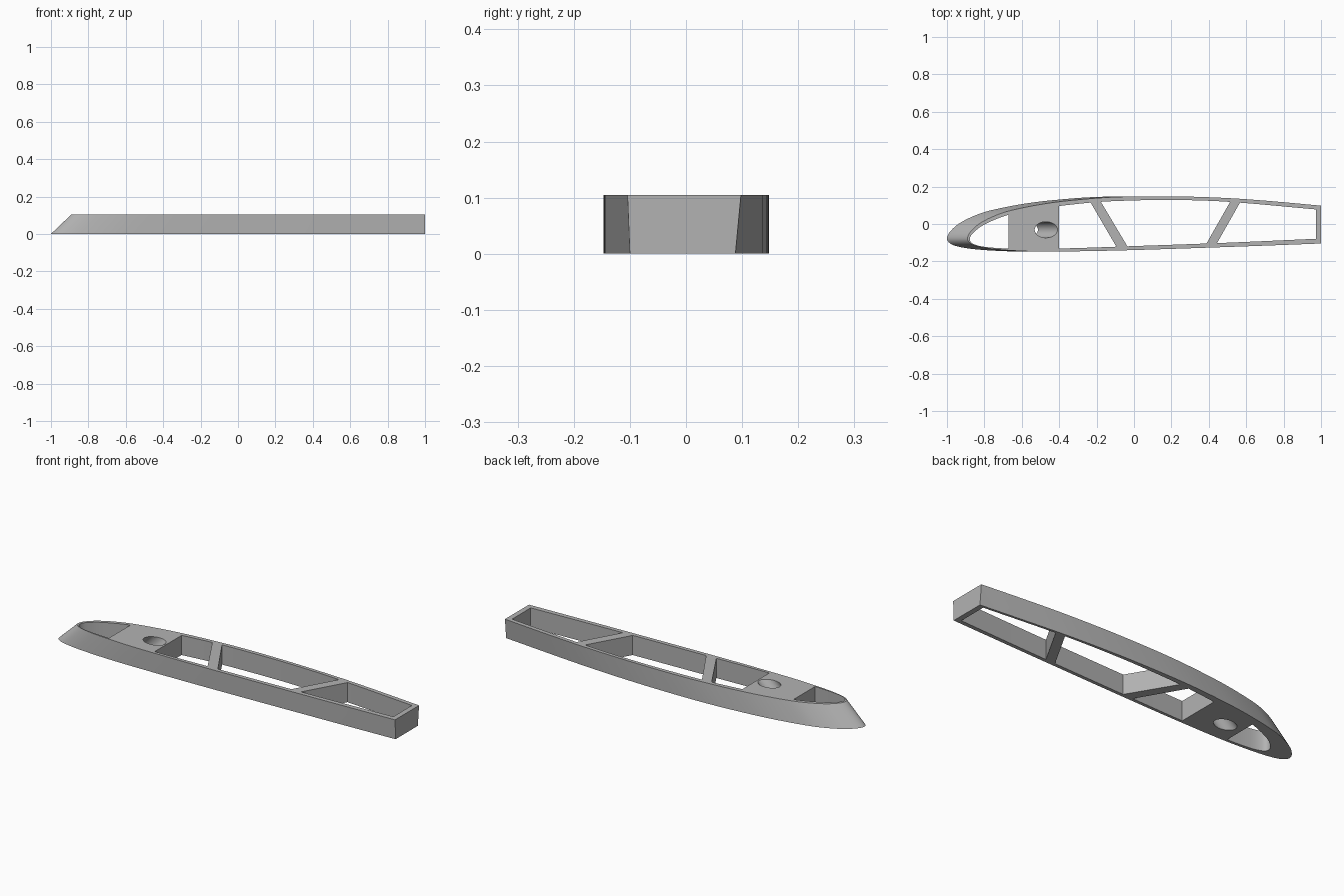
import bpy, bmesh, math
from mathutils import Vector
from mathutils.geometry import interpolate_bezier

if "Cube" in bpy.data.objects:
    bpy.data.objects.remove(bpy.data.objects["Cube"])

HEIGHT = 0.105   # rib thickness
SLANT = 0.11     # shift of the upper outline toward the tail

grey = bpy.data.materials.new("light_grey")
grey.diffuse_color = (0.45, 0.45, 0.45, 1)
grey.use_nodes = True
grey.node_tree.nodes["Principled BSDF"].inputs["Base Color"].default_value = grey.diffuse_color


def smooth_path(points, steps):
    """Smooth curve through 2D points."""
    p = [Vector((x, y, 0)) for x, y in points]
    last = len(p) - 1
    tan = [(p[min(i + 1, last)] - p[max(i - 1, 0)]).normalized() for i in range(last + 1)]
    path = []
    for i in range(last):
        h = (p[i + 1] - p[i]).length / 3
        path += interpolate_bezier(p[i], p[i] + tan[i] * h,
                                   p[i + 1] - tan[i + 1] * h, p[i + 1], steps + 1)[:-1]
    return path + [p[-1]]


def prism(name, outline, z0, z1, shift=0.0, cuts=()):
    """Extrude an outline, optionally leaning in x; each cut (point, normal) keeps the normal's back side."""
    bm = bmesh.new()
    low = [bm.verts.new((v.x, v.y, z0)) for v in outline]
    high = [bm.verts.new((v.x + shift, v.y, z1)) for v in outline]
    bm.faces.new(low)
    bm.faces.new(high)
    n = len(low)
    for i in range(n):
        j = (i + 1) % n
        bm.faces.new((low[i], low[j], high[j], high[i]))
    for point, normal in cuts:
        geom = bm.verts[:] + bm.edges[:] + bm.faces[:]
        res = bmesh.ops.bisect_plane(bm, geom=geom, dist=1e-6, plane_co=point,
                                     plane_no=normal, clear_outer=True)
        edges = [e for e in res["geom_cut"] if isinstance(e, bmesh.types.BMEdge)]
        bmesh.ops.contextual_create(bm, geom=edges)
    bmesh.ops.recalc_face_normals(bm, faces=bm.faces[:])
    mesh = bpy.data.meshes.new(name)
    bm.to_mesh(mesh)
    bm.free()
    obj = bpy.data.objects.new(name, mesh)
    bpy.context.collection.objects.link(obj)
    mesh.materials.append(grey)
    return obj


def plane(top, bottom, side):
    """Upright cutting plane through two points; side 1 keeps the nose side, -1 the tail side."""
    a, b = Vector((*top, 0)), Vector((*bottom, 0))
    d = a - b
    return a, Vector((d.y, -d.x, 0)) * side


# Outer airfoil, from the upper tail round the nose to the lower tail
outer = smooth_path([(1.0, .088), (.5, .132), (.2, .146), (-.05, .148), (-.235, .143),
                     (-.396, .131), (-.556, .113), (-.717, .084), (-.823, .056),
                     (-.93, .006), (-.985, -.043), (-1, -.08), (-.98, -.106),
                     (-.93, -.123), (-.85, -.135), (-.7, -.145), (-.55, -.147),
                     (-.3, -.144), (0, -.136), (.5, -.119), (1.0, -.1)], 5)
rib = prism("wing_rib", outer, 0, HEIGHT, SLANT,
            [plane((1, 1), (1, -1), 1)])

# Inner wall outline shared by the four openings
inner = smooth_path([(.972, .078), (.5, .119), (.2, .129), (0, .126), (-.2, .117),
                     (-.4, .096), (-.55, .074), (-.67, .05), (-.8, -.003),
                     (-.862, -.05), (-.878, -.083), (-.86, -.106), (-.8, -.122),
                     (-.67, -.131), (-.4, -.131), (0, -.118), (.5, -.1), (.972, -.079)], 5)

# Edges of the solid block and of the two slanted struts
block_front = ((-.67, 1), (-.67, -1))
block_back = ((-.40, 1), (-.40, -1))
strut_1 = [((-.235, .12), (-.095, -.12)), ((-.178, .12), (-.035, -.12))]
strut_2 = [((.515, .12), (.39, -.1)), ((.57, .12), (.445, -.1))]
bays = [(None, block_front), (block_back, strut_1[0]),
        (strut_1[1], strut_2[0]), (strut_2[1], None)]

cutters = []
for i, (start, end) in enumerate(bays):
    cuts = []
    if start:
        cuts.append(plane(*start, -1))
    if end:
        cuts.append(plane(*end, 1))
    cutters.append(prism(f"bay_cutter_{i}", inner, -.05, HEIGHT + .05, 0, cuts))

# Leaning spar hole through the block
ring = [Vector((-.575 - .05 + .061 * math.cos(a), -.031 + .043 * math.sin(a), 0))
        for a in (math.tau * k / 48 for k in range(48))]
cutters.append(prism("spar_hole_cutter", ring, -.05, HEIGHT + .05, HEIGHT + .1))

for c in cutters:
    c.hide_render = True
    mod = rib.modifiers.new(c.name, 'BOOLEAN')
    mod.operation = 'DIFFERENCE'
    mod.solver = 'EXACT'
    mod.object = c

# Bake the cuts and remove the helpers
bpy.context.view_layer.objects.active = rib
rib.select_set(True)
for mod in list(rib.modifiers):
    bpy.ops.object.modifier_apply(modifier=mod.name)
for c in cutters:
    bpy.data.objects.remove(c)
bpy.ops.object.shade_smooth_by_angle(angle=math.radians(30))
